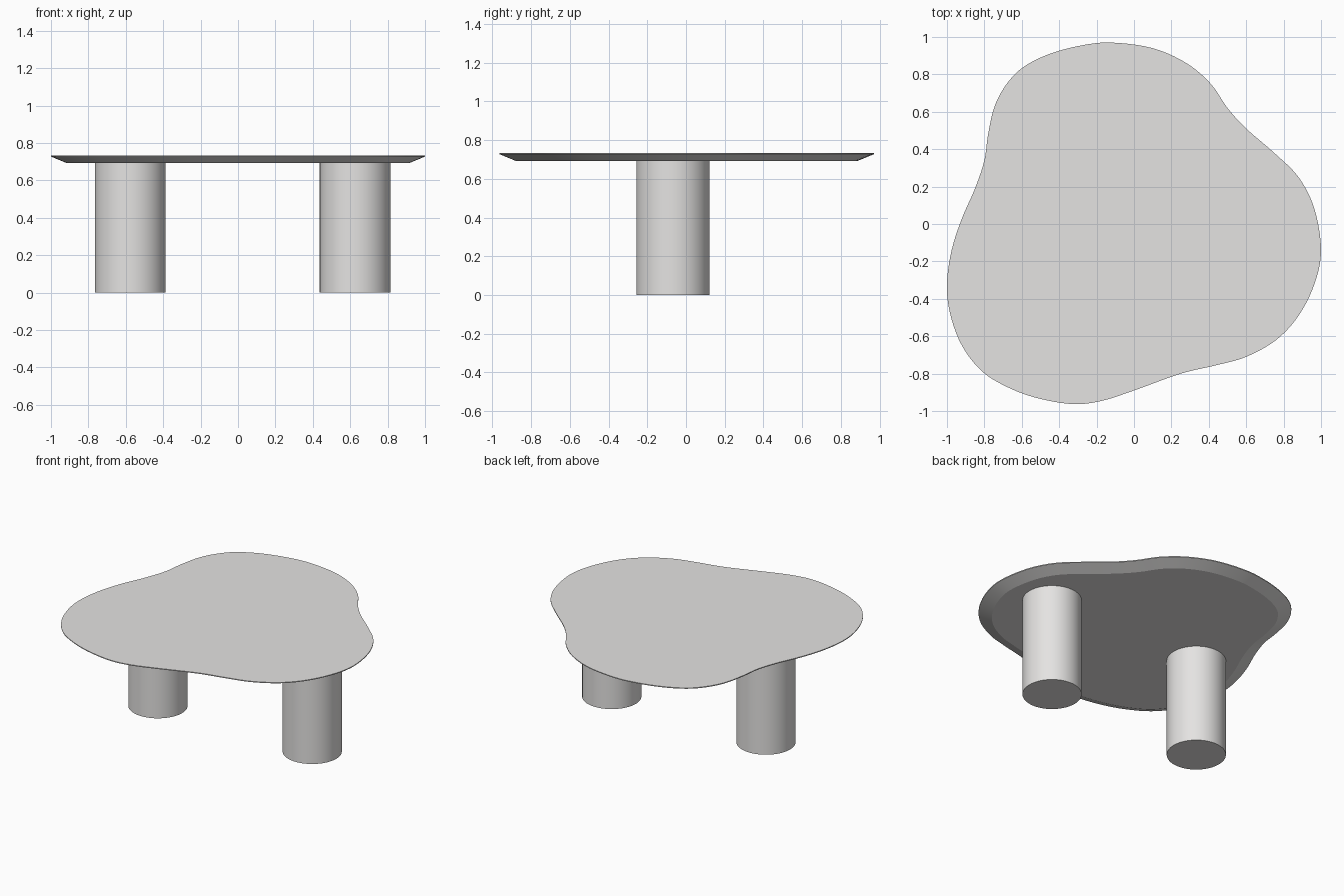
import bpy, bmesh, math
from mathutils import Vector

if "Cube" in bpy.data.objects:
    bpy.data.objects.remove(bpy.data.objects["Cube"])

mat = bpy.data.materials.new("light grey")
mat.diffuse_color = (0.78, 0.77, 0.76, 1)
mat.use_nodes = True
mat.node_tree.nodes["Principled BSDF"].inputs["Base Color"].default_value = mat.diffuse_color

# Freeform outline of the table top, clockwise seen from above
OUTLINE = [(-.12, .97), (.1, .94), (.28, .86), (.41, .75), (.5, .62), (.6, .51),
           (.75, .38), (.88, .25), (.965, .08), (1, -.14), (.965, -.32), (.88, -.49),
           (.76, -.62), (.6, -.71), (.44, -.755), (.25, -.80), (0, -.89), (-.17, -.945),
           (-.32, -.963), (-.5, -.935), (-.66, -.88), (-.81, -.79), (-.92, -.65),
           (-.983, -.48), (-1, -.32), (-.975, -.14), (-.92, .03), (-.85, .19),
           (-.80, .34), (-.78, .48), (-.745, .63), (-.68, .75), (-.59, .84),
           (-.45, .91), (-.28, .955)]


def smooth_loop(pts, steps):
    """Closed Catmull-Rom curve through the points."""
    p = [Vector(q) for q in pts]
    n, out = len(p), []
    for i in range(n):
        a, b, c, d = p[i - 1], p[i], p[(i + 1) % n], p[(i + 2) % n]
        for k in range(steps):
            t = k / steps
            out.append(0.5 * (2 * b + (c - a) * t + (2 * a - 5 * b + 4 * c - d) * t * t
                              + (3 * b - a - 3 * c + d) * t ** 3))
    return out


def inset(loop, dist):
    n, out = len(loop), []
    for i, q in enumerate(loop):
        t = (loop[(i + 1) % n] - loop[i - 1]).normalized()
        out.append(q + Vector((t.y, -t.x)) * dist)
    return out


def finish(bm, name):
    bmesh.ops.recalc_face_normals(bm, faces=bm.faces)
    me = bpy.data.meshes.new(name)
    bm.to_mesh(me)
    bm.free()
    ob = bpy.data.objects.new(name, me)
    bpy.context.collection.objects.link(ob)
    me.materials.append(mat)
    bpy.ops.object.select_all(action='DESELECT')
    ob.select_set(True)
    bpy.context.view_layer.objects.active = ob
    bpy.ops.object.shade_smooth_by_angle(angle=math.radians(15))
    return ob


# Table top: thin lip with a wide bevel underneath
outer = smooth_loop(OUTLINE, 5)
bm = bmesh.new()
rings = [[bm.verts.new((q.x, q.y, z)) for q in inset(outer, d)]
         for d, z in ((0, .733), (0, .727), (.085, .692))]
for r0, r1 in zip(rings, rings[1:]):
    for i in range(len(r0)):
        bm.faces.new((r0[i - 1], r0[i], r1[i], r1[i - 1]))
bm.faces.new(rings[0])
bm.faces.new(rings[-1])
finish(bm, "table_top")

# Two cylindrical legs
for name, x in (("left_leg", -.576), ("right_leg", .626)):
    bm = bmesh.new()
    bmesh.ops.create_cone(bm, cap_ends=True, segments=64, radius1=.189, radius2=.189, depth=.692)
    bmesh.ops.translate(bm, verts=bm.verts, vec=(x, -.068, .346))
    finish(bm, name)
